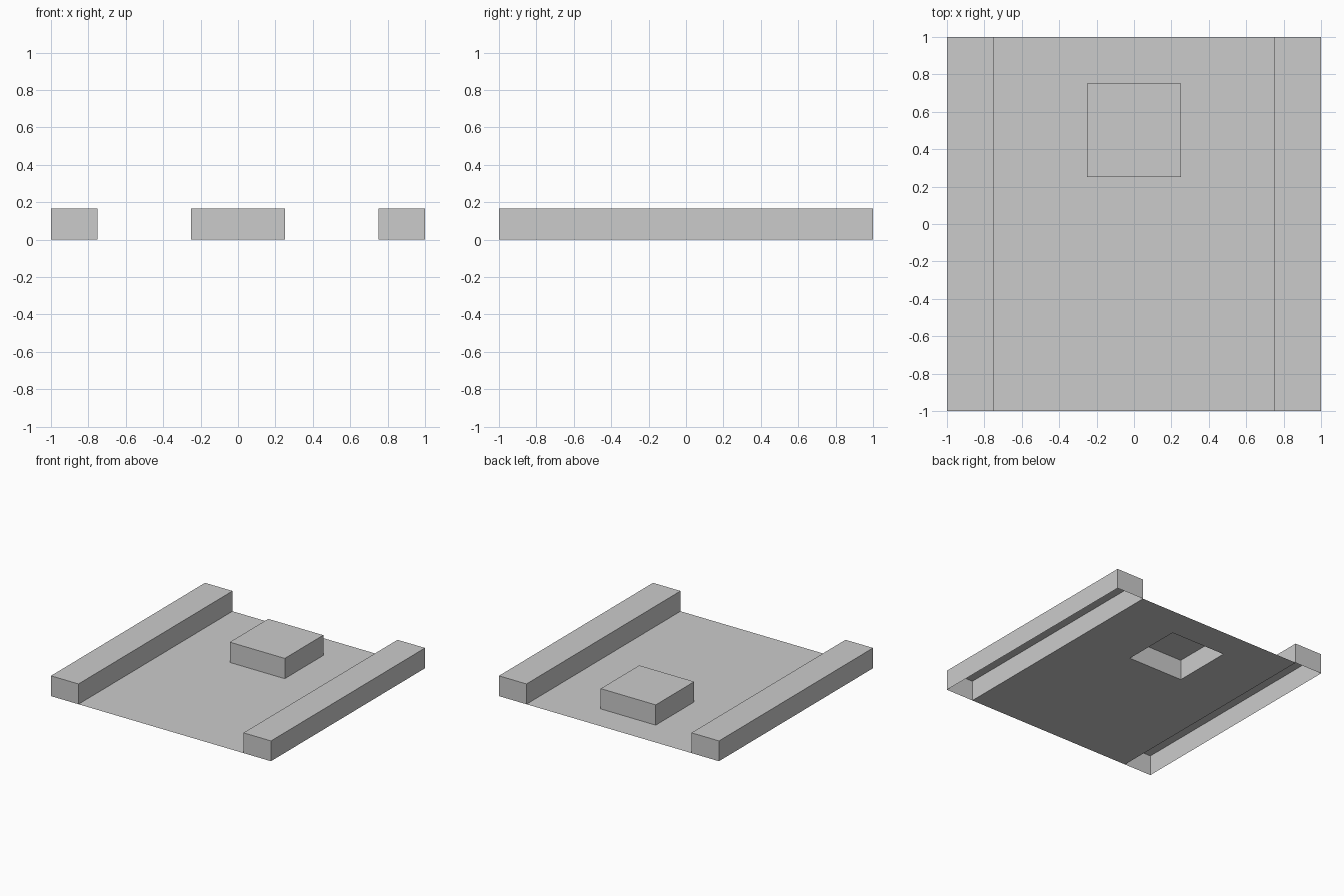
import bpy, bmesh, math
from mathutils import Matrix

if "Cube" in bpy.data.objects:
    bpy.data.objects.remove(bpy.data.objects["Cube"])

HEIGHT = 1 / 6


def add_object(name, bm):
    mesh = bpy.data.meshes.new(name)
    bm.to_mesh(mesh)
    bm.free()
    obj = bpy.data.objects.new(name, mesh)
    bpy.context.collection.objects.link(obj)
    return obj


def raised_shell(name, x, y, width, depth):
    """Box standing on the floor, open underneath."""
    bm = bmesh.new()
    place = Matrix.Translation((x, y, HEIGHT / 2)) @ Matrix.Diagonal((width, depth, HEIGHT, 1))
    bmesh.ops.create_cube(bm, size=1, matrix=place)
    bottom = [f for f in bm.faces if f.calc_center_median().z < 1e-4]
    bmesh.ops.delete(bm, geom=bottom, context='FACES')
    return add_object(name, bm)


# Floor sheet, cut away under the rails and the block
bm = bmesh.new()
bmesh.ops.create_grid(bm, x_segments=8, y_segments=8, size=1)
covered = []
for face in bm.faces:
    c = face.calc_center_median()
    if abs(c.x) > 0.75 or (abs(c.x) < 0.25 and 0.25 < c.y < 0.75):
        covered.append(face)
bmesh.ops.delete(bm, geom=covered, context='FACES')
add_object("floor", bm)

# Side rails
for side, label in ((-1, "left"), (1, "right")):
    raised_shell(label + "_rail", side * 0.875, 0, 0.25, 2)

# Raised block towards the back
raised_shell("block", 0, 0.5, 0.5, 0.5)
